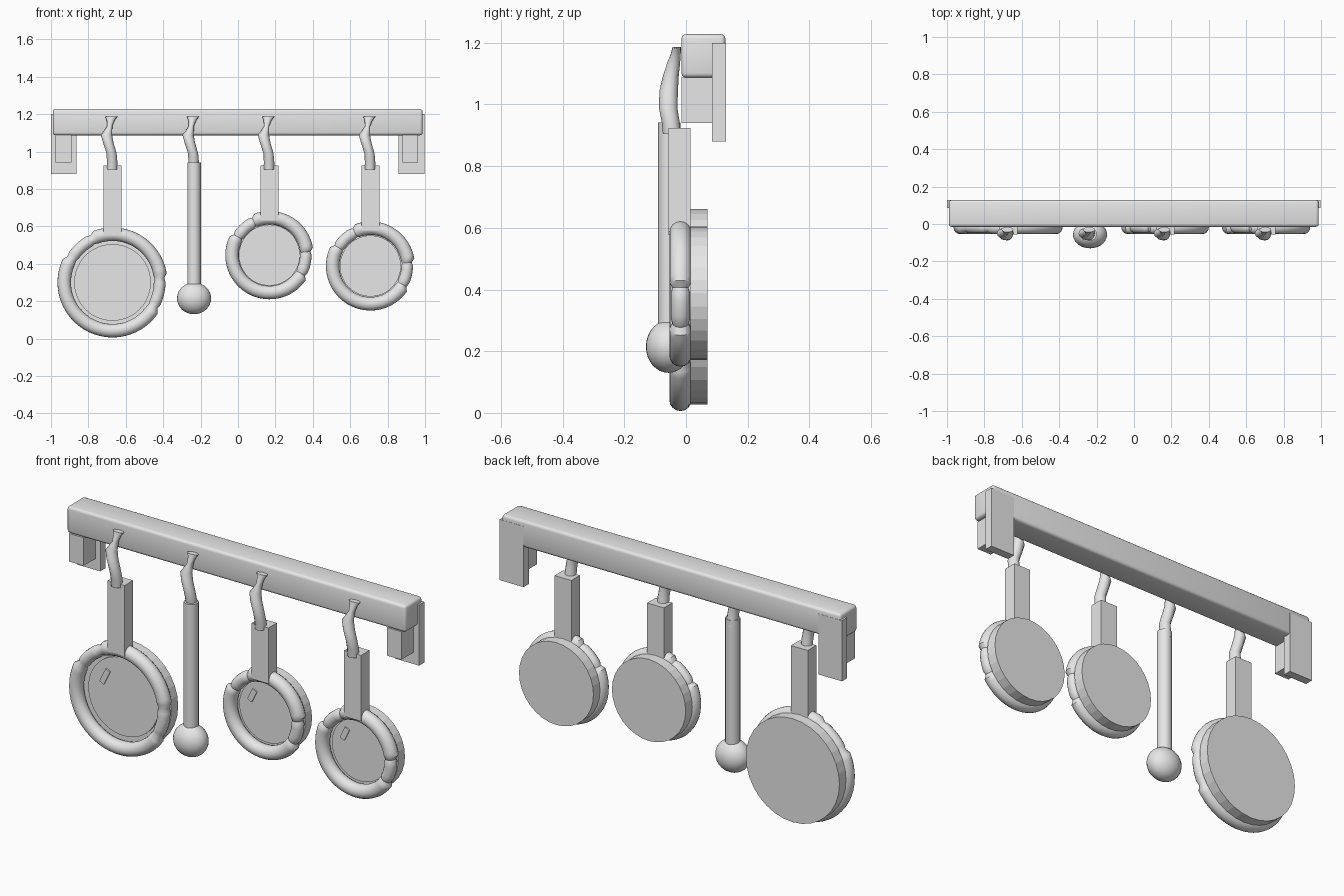
import bpy, bmesh, math
from mathutils import Matrix, Vector

if "Cube" in bpy.data.objects:
    bpy.data.objects.remove(bpy.data.objects["Cube"])

metal = bpy.data.materials.new("light grey")
metal.diffuse_color = (0.8, 0.8, 0.8, 1)
metal.use_nodes = True
metal.node_tree.nodes["Principled BSDF"].inputs["Base Color"].default_value = metal.diffuse_color


def finish(bm, name, smooth=False):
    bmesh.ops.recalc_face_normals(bm, faces=bm.faces)
    me = bpy.data.meshes.new(name)
    bm.to_mesh(me)
    bm.free()
    me.materials.append(metal)
    ob = bpy.data.objects.new(name, me)
    bpy.context.collection.objects.link(ob)
    if smooth:
        bpy.ops.object.select_all(action='DESELECT')
        ob.select_set(True)
        bpy.context.view_layer.objects.active = ob
        bpy.ops.object.shade_smooth_by_angle(angle=math.radians(40))
    return ob


def box(name, x0, x1, y0, y1, z0, z1, bevel=0, tilt=0):
    bm = bmesh.new()
    bmesh.ops.create_cube(bm, size=1)
    bmesh.ops.scale(bm, vec=(x1 - x0, y1 - y0, z1 - z0), verts=bm.verts)
    if bevel:
        bmesh.ops.bevel(bm, geom=bm.edges[:], offset=bevel, segments=3,
                        profile=0.5, affect='EDGES')
    bmesh.ops.rotate(bm, matrix=Matrix.Rotation(tilt, 3, 'Y'), verts=bm.verts)
    bmesh.ops.translate(bm, vec=((x0 + x1) / 2, (y0 + y1) / 2, (z0 + z1) / 2), verts=bm.verts)
    return finish(bm, name, smooth=bevel > 0)


def disc(name, x, z, r, y0, y1, sides=32):
    bm = bmesh.new()
    m = Matrix.Translation((x, (y0 + y1) / 2, z)) @ Matrix.Rotation(math.pi / 2, 4, 'X')
    bmesh.ops.create_cone(bm, cap_ends=True, segments=sides, radius1=r, radius2=r,
                          depth=y1 - y0, matrix=m)
    return finish(bm, name)


def loft(name, rings, closed):
    bm = bmesh.new()
    vs = [[bm.verts.new(p) for p in ring] for ring in rings]
    n = len(vs[0])
    for i in range(len(vs) if closed else len(vs) - 1):
        a, b = vs[i], vs[(i + 1) % len(vs)]
        for j in range(n):
            bm.faces.new((a[j], a[(j + 1) % n], b[(j + 1) % n], b[j]))
    if not closed:
        bm.faces.new(vs[0])
        bm.faces.new(vs[-1])
    return finish(bm, name, smooth=True)


def rim(name, x, z, outer, tube=0.036, steps=72, sides=16):
    # rolled rim with two slightly sunken, kinked sections
    rings = []
    for i in range(steps):
        deg = i * 360 / steps
        kink = 115 <= deg <= 152 or deg >= 330 or deg <= 5
        seam = any(abs(deg - k) < 3 for k in (115, 150, 330, 5))
        t = tube * (0.72 if seam else 0.87 if kink else 1)
        major = outer - tube - (0.006 if kink else 0)
        a = math.radians(deg)
        ring = []
        for j in range(sides):
            b = 2 * math.pi * j / sides
            r = major + t * math.cos(b)
            ring.append((x + r * math.cos(a), -0.018 + t * math.sin(b), z + r * math.sin(a)))
        rings.append(ring)
    return loft(name, rings, True)


def hook(name, x):
    # bent tube: flared tip, pinched neck, elbow, straight lower end
    secs = [(-0.006, -0.030, 1.186, 0.032, 0.014), (-0.010, -0.033, 1.165, 0.021, 0.016),
            (-0.015, -0.040, 1.135, 0.014, 0.021), (-0.032, -0.050, 1.088, 0.030, 0.026),
            (-0.022, -0.056, 1.045, 0.028, 0.030), (-0.005, -0.058, 0.990, 0.027, 0.030),
            (-0.002, -0.050, 0.945, 0.028, 0.029), (-0.002, -0.046, 0.905, 0.029, 0.029)]
    rings = []
    for dx, y, z, rx, ry in secs:
        rings.append([(x + dx + rx * math.cos(a), y + ry * math.sin(a), z)
                      for a in (2 * math.pi * j / 12 for j in range(12))])
    return loft(name, rings, False)


# rail and its two wall brackets
box("rail", -0.99, 0.987, -0.015, 0.128, 1.087, 1.228, bevel=0.015)
for side, px, bx in (("left", (-1, -0.863), (-0.975, -0.89)),
                     ("right", (0.857, 0.997), (0.88, 0.963))):
    box(side + "_wall_plate", *px, 0.085, 0.129, 0.88, 1.2)
    box(side + "_bracket_block", *bx, -0.015, 0.086, 0.94, 1.088)

# pans: name, centre x, centre z, rim radius, handle bottom
for name, x, z, r, hz in (("large_pan", -0.671, 0.30, 0.294, 0.55),
                          ("small_pan", 0.168, 0.446, 0.236, 0.63),
                          ("medium_pan", 0.708, 0.388, 0.238, 0.577)):
    disc(name + "_base", x, z, r - 0.021, 0.014, 0.07)
    rim(name + "_rim", x, z, r)
    disc(name + "_cooking_face", x, z, 0.205 if r > 0.25 else 0.163, 0.004, 0.016, 48)
    s = 0.105 if r > 0.25 else 0.085
    h = 0.042 if r > 0.25 else 0.034
    box(name + "_glint", x - s - 0.014, x - s + 0.014, -0.003, 0.006,
        z + 0.78 * s - h, z + 0.78 * s + h, tilt=math.radians(26))
    box(name + "_handle", x - 0.049, x + 0.049, -0.057, 0.014, hz, 0.924)
    hook(name + "_hook", x)

# ladle: round rod and ball
lx = -0.235
hook("ladle_hook", lx)
bm = bmesh.new()
bmesh.ops.create_cone(bm, cap_ends=True, segments=20, radius1=0.036, radius2=0.036,
                      depth=0.66, matrix=Matrix.Translation((lx, -0.054, 0.612)))
finish(bm, "ladle_handle", smooth=True)
bm = bmesh.new()
bmesh.ops.create_uvsphere(bm, u_segments=28, v_segments=16, radius=1)
bmesh.ops.scale(bm, vec=(0.091, 0.073, 0.085), verts=bm.verts)
bmesh.ops.translate(bm, vec=(lx, -0.057, 0.215), verts=bm.verts)
finish(bm, "ladle_bowl", smooth=True)
